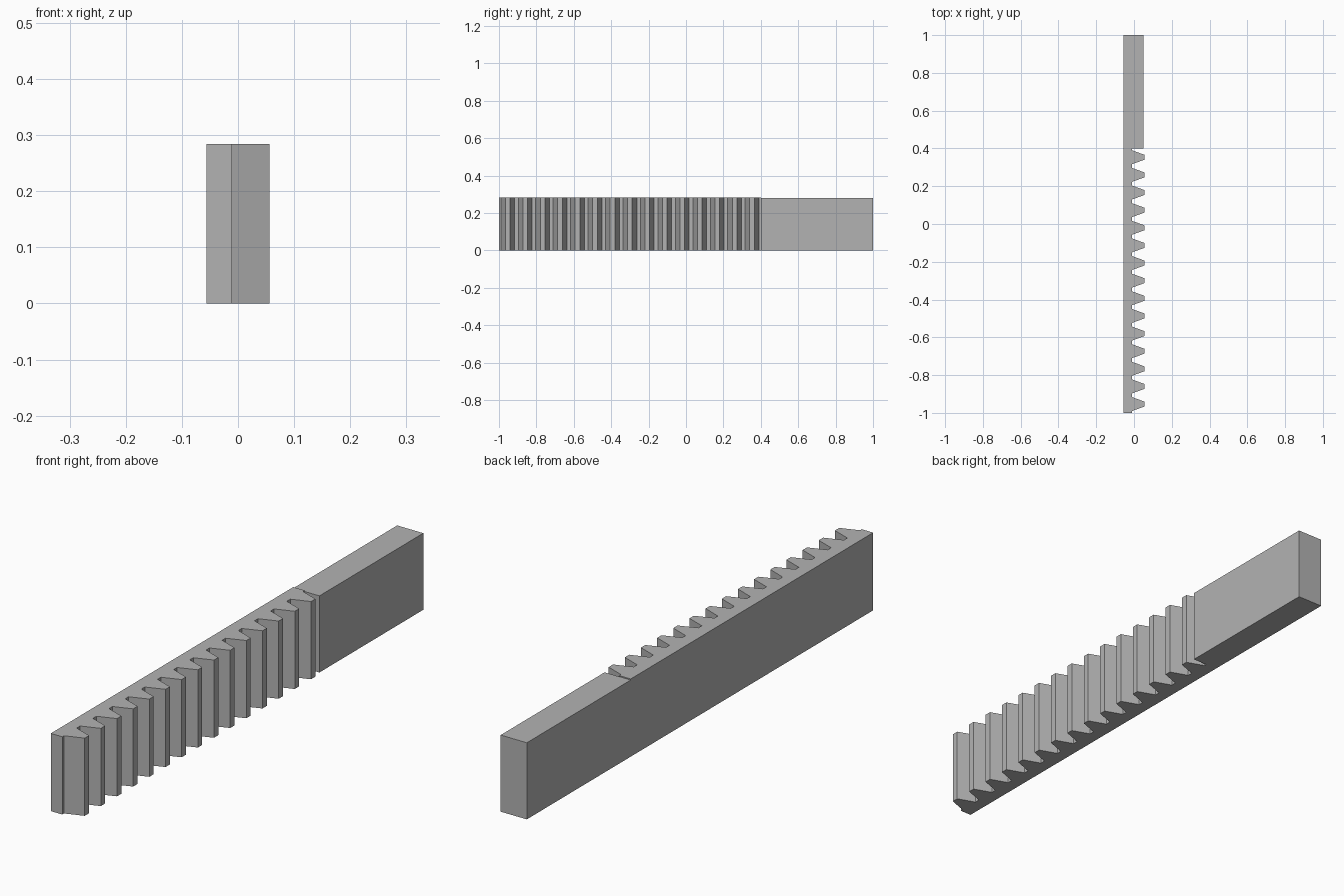
import bpy, bmesh, math

if "Cube" in bpy.data.objects:
    bpy.data.objects.remove(bpy.data.objects["Cube"])

steel = bpy.data.materials.new("steel grey")
steel.diffuse_color = (0.45, 0.45, 0.45, 1)
steel.use_nodes = True
steel.node_tree.nodes["Principled BSDF"].inputs["Base Color"].default_value = steel.diffuse_color


def extrude_profile(name, points, height):
    """Prism from a counter-clockwise outline in the xy plane."""
    bm = bmesh.new()
    face = bm.faces.new([bm.verts.new((x, y, 0)) for x, y in points])
    top = bmesh.ops.extrude_face_region(bm, geom=[face])["geom"]
    bmesh.ops.translate(bm, vec=(0, 0, height),
                        verts=[v for v in top if isinstance(v, bmesh.types.BMVert)])
    bmesh.ops.recalc_face_normals(bm, faces=bm.faces)
    mesh = bpy.data.meshes.new(name)
    bm.to_mesh(mesh)
    bm.free()
    mesh.materials.append(steel)
    obj = bpy.data.objects.new(name, mesh)
    bpy.context.collection.objects.link(obj)
    return obj


# Rack proportions: 20 degree straight-sided teeth
TEETH = 15
START, END = -1.0, 0.4
BACK, TIP = -0.0565, 0.0565
pitch = (END - START) / TEETH
module = pitch / math.pi
root = TIP - 2.25 * module
slope = math.tan(math.radians(20))
tip_half = pitch / 4 - module * slope
root_half = pitch / 4 + 1.25 * module * slope

# Toothed rack
outline = [(BACK, START), (root, START)]
for i in range(TEETH):
    c = START + (i + 0.5) * pitch
    outline += [(root, c - root_half), (TIP, c - tip_half),
                (TIP, c + tip_half), (root, c + root_half)]
outline += [(root, END), (BACK, END)]
extrude_profile("toothed_rack", outline, 0.284)

# Plain bar behind the teeth, slightly lower than the rack
extrude_profile("plain_bar",
                [(BACK, END), (0.049, END), (0.049, 1.0), (BACK, 1.0)], 0.28)
